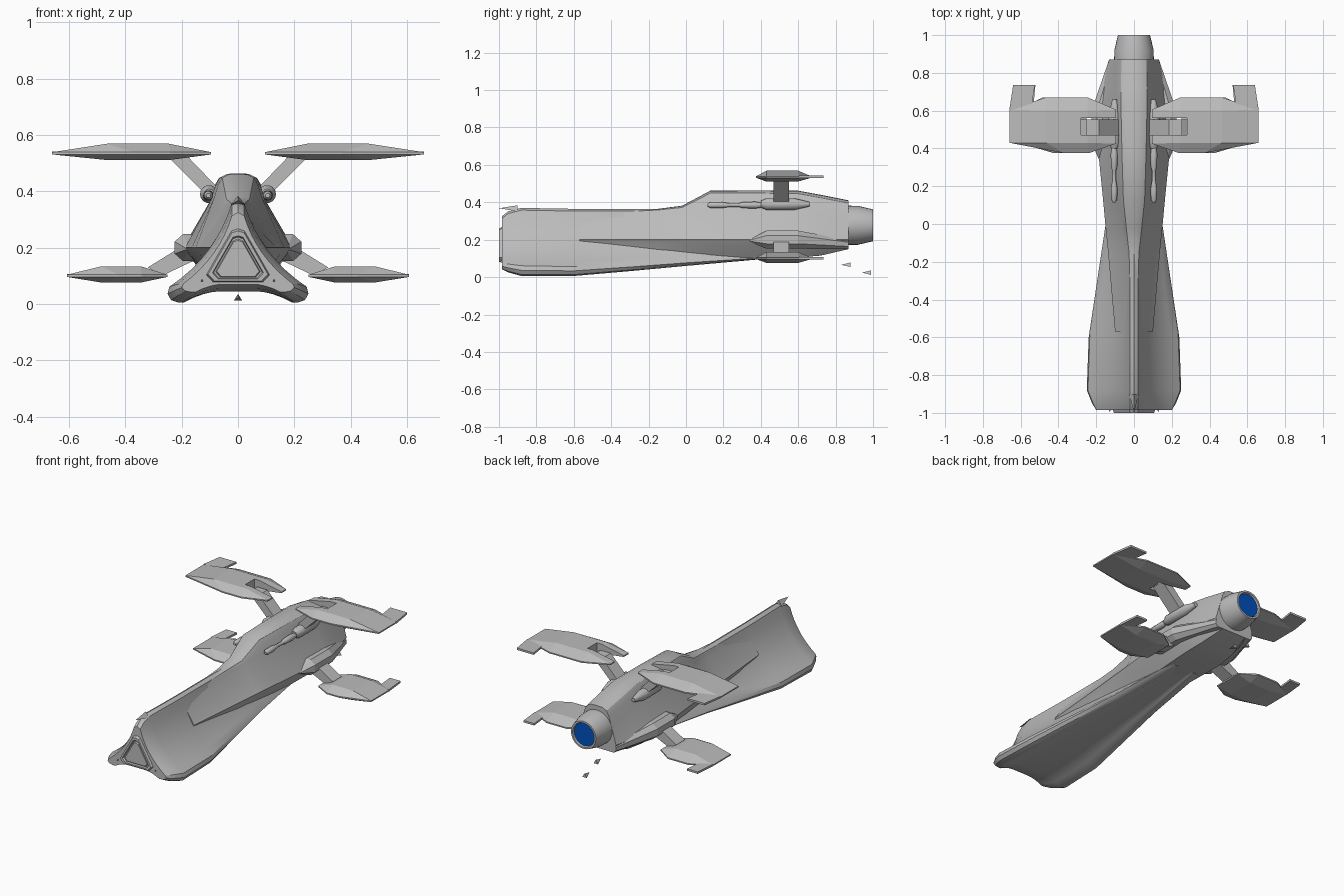
import bpy, bmesh, math
from mathutils import Vector

if "Cube" in bpy.data.objects:
    bpy.data.objects.remove(bpy.data.objects["Cube"])


def material(name, rgb):
    m = bpy.data.materials.new(name)
    m.use_nodes = True
    m.diffuse_color = (*rgb, 1)
    m.node_tree.nodes["Principled BSDF"].inputs["Base Color"].default_value = (*rgb, 1)
    return m


GREY = material("hull grey", (0.5, 0.5, 0.5))
BLUE = material("engine blue", (0.0, 0.08, 0.5))


def finish(name, bm, mat=GREY, angle=30):
    bmesh.ops.recalc_face_normals(bm, faces=bm.faces)
    me = bpy.data.meshes.new(name)
    bm.to_mesh(me)
    bm.free()
    ob = bpy.data.objects.new(name, me)
    bpy.context.collection.objects.link(ob)
    me.materials.append(mat)
    bpy.ops.object.select_all(action="DESELECT")
    ob.select_set(True)
    bpy.context.view_layer.objects.active = ob
    if angle:
        bpy.ops.object.shade_smooth_by_angle(angle=math.radians(angle))
    return ob


def loft(name, rings, mat=GREY, angle=30):
    """Skin closed rings of equal point count and cap both ends."""
    bm = bmesh.new()
    loops = [[bm.verts.new(p) for p in r] for r in rings]
    n = len(loops[0])
    for a, b in zip(loops, loops[1:]):
        for i in range(n):
            j = (i + 1) % n
            bm.faces.new((a[i], a[j], b[j], b[i]))
    bm.faces.new(loops[0])
    bm.faces.new(loops[-1])
    return finish(name, bm, mat, angle)


def mirrored(y, half):
    """Full ring from a half section that starts and ends on the centre line."""
    return [(x, y, z) for x, z in half] + [(-x, y, z) for x, z in half[-2:0:-1]]


def prism(name, poly, y0, y1):
    return loft(name, [[(x, y, z) for x, z in poly] for y in (y0, y1)], angle=0)


def hull_of(name, points):
    bm = bmesh.new()
    for p in points:
        bm.verts.new(p)
    bmesh.ops.convex_hull(bm, input=bm.verts)
    bmesh.ops.dissolve_limit(bm, angle_limit=0.01, verts=bm.verts, edges=bm.edges)
    return finish(name, bm, angle=0)


def lathe(name, x, z, profile, seg=24, mat=GREY):
    """Round part along y from (y, radius) pairs."""
    turn = [2 * math.pi * i / seg for i in range(seg)]
    return loft(name, [[(x + r * math.cos(t), y, z + r * math.sin(t)) for t in turn]
                       for y, r in profile], mat, 35)


def dart(name, x, y, z, length, w, h):
    hull_of(name, [(x, y, z), (x, y + length, z + h), (x - w, y + length, z - h),
                   (x + w, y + length, z - h)])


def bezier(a, c, b, n):
    a, b, c = Vector(a), Vector(b), Vector(c)
    return [tuple(a * (1 - t) ** 2 + c * 2 * t * (1 - t) + b * t * t)
            for t in (i / n for i in range(n + 1))]


# Long forward hull: concave triangle, tapering to the rear
def tri_section(y, top, wing, low, rim, mid):
    start, end = (0.022, top - 0.012), (wing - 0.006, low + rim)
    ctrl = (wing * 0.32, low + (top - low) * 0.45)
    half = [(0, top)] + bezier(start, ctrl, end, 8)
    half += [(wing, low + rim * 0.55), (wing - 0.012, low + rim * 0.15), (wing - 0.035, low)]
    half += bezier((wing - 0.05, low), (wing * 0.5, mid), (wing * 0.25, mid), 4)
    return mirrored(y, half + [(0, mid)])


loft("forward_hull", [tri_section(*s) for s in (
    (-0.985, 0.325, 0.2, 0.042, 0.03, 0.07),
    (-0.95, 0.352, 0.222, 0.025, 0.045, 0.055),
    (-0.88, 0.37, 0.25, 0.006, 0.055, 0.045),
    (-0.6, 0.365, 0.24, 0.006, 0.05, 0.045),
    (-0.3, 0.365, 0.195, 0.032, 0.04, 0.06),
    (0, 0.365, 0.15, 0.06, 0.03, 0.075),
    (0.45, 0.36, 0.1, 0.1, 0.012, 0.105))])


# Rear fuselage with a side chine that runs forward into the hull
def rear_section(y, top, w, chine, cz, lx, lz):
    s = w / 0.05
    half = [(0, top), (w * 0.7, top - 0.002), (w * 1.2, top - 0.014 * s),
            (w * 1.5, top - 0.04 * s), (w * 1.8, top - 0.09 * s),
            (chine, cz), (chine - 0.012, cz - 0.02), (lx, lz), (0, lz)]
    return mirrored(y, half)


loft("rear_fuselage", [rear_section(*s) for s in (
    (-0.57, 0.34, 0.01, 0.1, 0.2, 0.085, 0.16),
    (-0.15, 0.365, 0.022, 0.137, 0.2, 0.1, 0.13),
    (-0.02, 0.382, 0.034, 0.15, 0.2, 0.1, 0.12),
    (0.13, 0.462, 0.047, 0.164, 0.2, 0.105, 0.11),
    (0.37, 0.464, 0.053, 0.188, 0.2, 0.11, 0.1),
    (0.6, 0.462, 0.057, 0.195, 0.2, 0.12, 0.105),
    (0.72, 0.44, 0.058, 0.17, 0.2, 0.11, 0.115),
    (0.87, 0.41, 0.055, 0.132, 0.2, 0.08, 0.15))])

# Engine nozzle and glowing disc
lathe("engine_nozzle", 0, 0.277, [(0.86, 0.105), (0.92, 0.104), (1, 0.085), (1, 0.074),
                                  (0.985, 0.07)], 32)
lathe("engine_glow", 0, 0.277, [(0.982, 0.07), (0.99, 0.07)], 32, BLUE)


# Triangular nose panel built from stepped frames
def panel_ring(y, scale):
    half = [(0, 0.262), (0.022, 0.255), (0.108, 0.105), (0.085, 0.08), (0, 0.08)]
    return mirrored(y, [(x * scale, 0.14 + (z - 0.14) * scale) for x, z in half])


loft("nose_panel", [panel_ring(y, s) for y, s in (
    (-0.975, 1.08), (-1, 0.98), (-1, 0.84), (-0.988, 0.8), (-0.988, 0.74), (-0.995, 0.7))], angle=0)

# Nose sensors and loose trailing darts
dart("top_sensor", 0, -1, 0.368, 0.1, 0.025, 0.016)
for side in (-1, 1):
    dart("nose_sensor", side * 0.128, -0.996, 0.085, 0.03, 0.01, 0.012)
dart("trailing_dart_upper", 0, 0.83, 0.066, 0.05, 0.015, 0.012)
dart("trailing_dart_lower", 0, 0.94, 0.024, 0.05, 0.015, 0.012)

# Wing plan shared by the upper and lower pairs
PLAN = [(0.095, 0.605), (0.245, 0.67), (0.465, 0.67), (0.66, 0.605),
        (0.66, 0.43), (0.37, 0.375), (0.24, 0.375), (0.095, 0.425)]
DECK = [(0.245, 0.6), (0.465, 0.6), (0.465, 0.43), (0.245, 0.43)]
TIP = [(0.53, 0.6), (0.54, 0.635), (0.525, 0.735), (0.64, 0.735), (0.66, 0.605)]


def wing(name, side, z, tip_x, scale):
    fx = lambda x: side * (tip_x - (0.66 - x) * scale)
    pts = [(fx(x), y, z + d) for x, y in PLAN for d in (-0.004, 0.004)]
    pts += [(fx(x), y, z + d) for x, y in DECK for d in (-0.024, 0.034)]
    blade = hull_of(name, pts)
    loft(name + "_tip", [[(fx(x), y, z + d) for x, y in TIP] for d in (-0.005, 0.007)], angle=0)
    return blade


def cut(target, cutter):
    cutter.hide_render = True
    cutter.hide_set(True)
    mod = target.modifiers.new("notch", "BOOLEAN")
    mod.operation = "DIFFERENCE"
    mod.solver = "EXACT"
    mod.object = cutter
    bpy.context.view_layer.objects.active = target
    bpy.ops.object.modifier_apply(modifier=mod.name)
    bpy.data.objects.remove(cutter)


for side, label in ((1, "left"), (-1, "right")):
    flip = lambda poly: [(side * x, z) for x, z in poly]

    # Upper wing with an open notch for its strut
    upper = wing(label + "_upper_wing", side, 0.535, 0.66, 1)
    slot = prism("notch_cutter", flip([(0.05, 0.45), (0.28, 0.45), (0.28, 0.65), (0.05, 0.65)]),
                 0.47, 0.56)
    cut(upper, slot)
    prism(label + "_upper_strut", flip([(0.05, 0.39), (0.11, 0.385), (0.255, 0.53), (0.185, 0.53)]),
          0.468, 0.552)

    # Lower wing and strut
    wing(label + "_lower_wing", side, 0.1, 0.607, 0.63)
    prism(label + "_lower_strut", flip([(0.165, 0.15), (0.215, 0.195), (0.32, 0.13), (0.27, 0.1)]),
          0.468, 0.552)

    # Faceted side pod
    rings = []
    for y, cx, rx, rz, cz in ((0.34, 0.165, 0.02, 0.006, 0.195), (0.43, 0.165, 0.06, 0.048, 0.2),
                              (0.6, 0.165, 0.06, 0.048, 0.2), (0.87, 0.1, 0.032, 0.025, 0.175)):
        rings.append([(side * (cx + rx * a), y, cz + rz * b) for a, b in (
            (1, 0.45), (0.5, 1), (-1, 1), (-1, -1), (0.5, -1), (1, -0.45))])
    loft(label + "_side_pod", rings, angle=0)

    # Gun with bulbous muzzle, thin barrel and rear housing
    lathe(label + "_gun", side * 0.105, 0.385, [
        (0.115, 0.008), (0.13, 0.016), (0.19, 0.017), (0.23, 0.01), (0.28, 0.009),
        (0.3, 0.016), (0.37, 0.019), (0.4, 0.014)], 14)
    lathe(label + "_gun_housing", side * 0.103, 0.39, [
        (0.4, 0.018), (0.43, 0.032), (0.58, 0.032), (0.66, 0.012)], 14)
